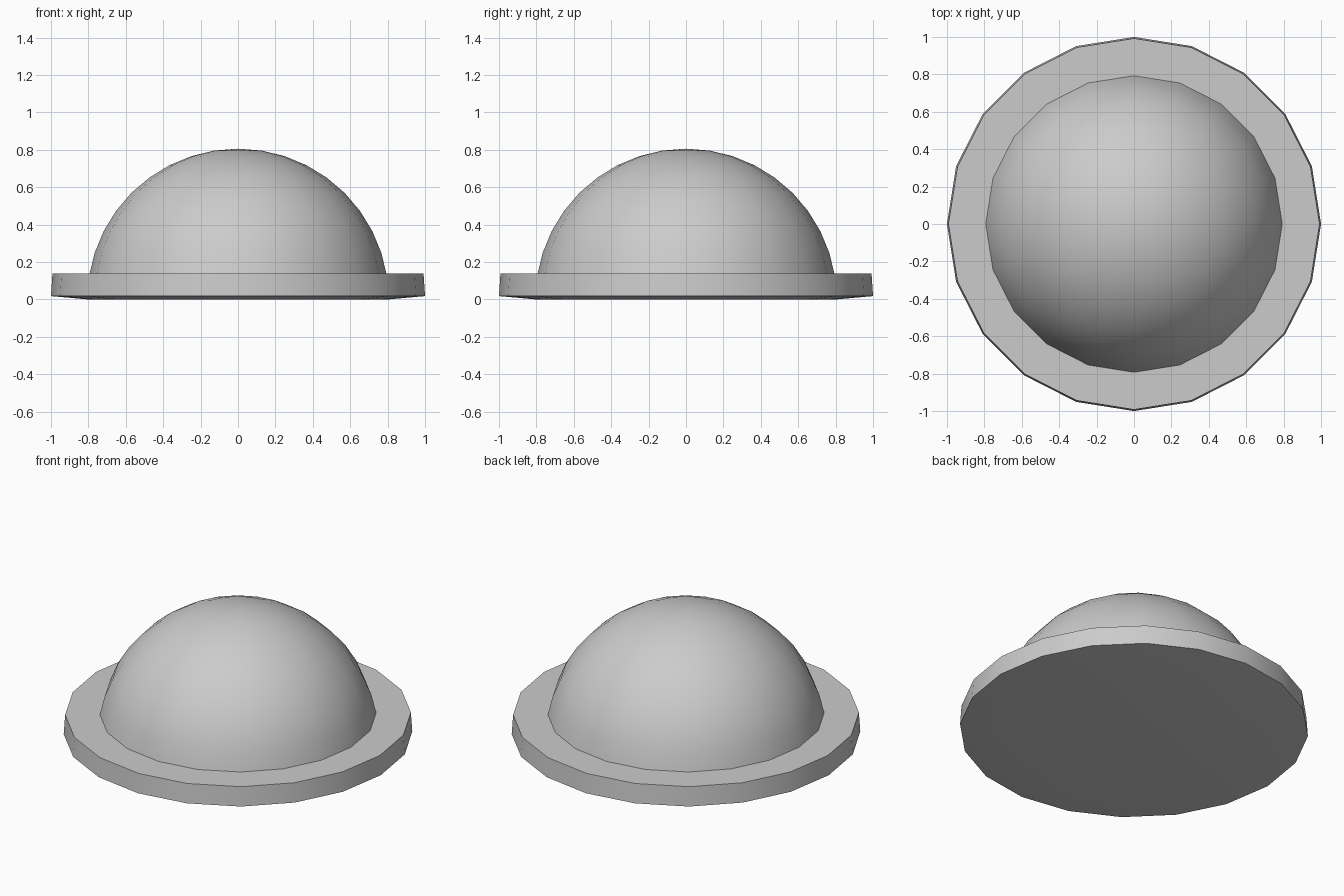
import bpy
import bmesh
from math import sin, cos, pi, radians

if "Cube" in bpy.data.objects:
    bpy.data.objects.remove(bpy.data.objects["Cube"])

SIDES = 20


def lathe(name, profile):
    """Revolve (radius, z) points around z; radius 0 makes a pole."""
    bm = bmesh.new()
    rings = []
    for r, z in profile:
        n = 1 if r == 0 else SIDES
        rings.append([bm.verts.new((r * cos(2 * pi * i / SIDES),
                                    r * sin(2 * pi * i / SIDES), z)) for i in range(n)])
    for a, b in zip(rings, rings[1:]):
        for i in range(SIDES):
            j = (i + 1) % SIDES
            quad = [a[i % len(a)], a[j % len(a)], b[j % len(b)], b[i % len(b)]]
            bm.faces.new(list(dict.fromkeys(quad)))
    bmesh.ops.recalc_face_normals(bm, faces=bm.faces)
    mesh = bpy.data.meshes.new(name)
    bm.to_mesh(mesh)
    bm.free()
    obj = bpy.data.objects.new(name, mesh)
    bpy.context.collection.objects.link(obj)
    bpy.ops.object.select_all(action='DESELECT')
    obj.select_set(True)
    bpy.context.view_layer.objects.active = obj
    bpy.ops.object.shade_smooth_by_angle(angle=radians(30))
    return obj


# Brim: flat top, slightly flared rim, shallow tapered underside
lathe("brim", [(0, 0), (0.80, 0), (1.0, 0.018), (0.992, 0.14), (0, 0.14)])

# Dome: spherical cap in 9 degree steps, its foot just sunk into the brim
R = 0.806
dome = [(R * cos(radians(a)), R * sin(radians(a))) for a in range(9, 90, 9)]
lathe("dome", dome + [(0, R)])
